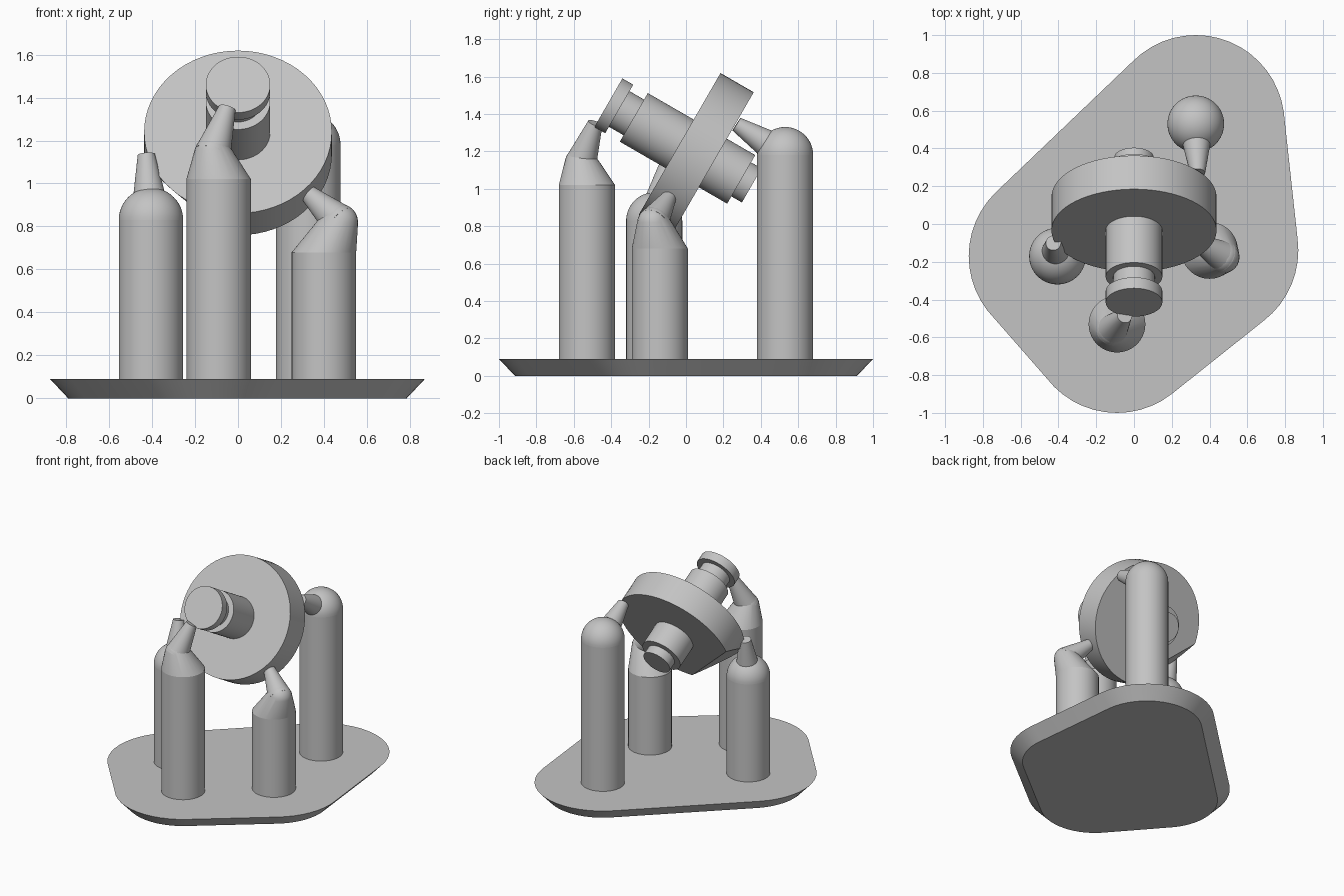
import bpy, bmesh, math
from mathutils import Vector

cube = bpy.data.objects.get("Cube")
if cube:
    bpy.data.objects.remove(cube, do_unlink=True)

GRAY = (0.55, 0.55, 0.55, 1)
mat = bpy.data.materials.new("light_gray")
mat.use_nodes = True
mat.diffuse_color = GRAY
mat.node_tree.nodes["Principled BSDF"].inputs["Base Color"].default_value = GRAY

SEGS = 64


def finish(name, bm, angle=30):
    bmesh.ops.recalc_face_normals(bm, faces=bm.faces[:])
    mesh = bpy.data.meshes.new(name)
    bm.to_mesh(mesh)
    bm.free()
    mesh.materials.append(mat)
    obj = bpy.data.objects.new(name, mesh)
    bpy.context.collection.objects.link(obj)
    bpy.ops.object.select_all(action="DESELECT")
    obj.select_set(True)
    bpy.context.view_layer.objects.active = obj
    bpy.ops.object.shade_smooth_by_angle(angle=math.radians(angle))
    return obj


def ring(center, axis, radius, segs=SEGS):
    rot = Vector(axis).to_track_quat("Z", "Y")
    return [Vector(center) + rot @ Vector((radius * math.cos(a), radius * math.sin(a), 0))
            for a in (2 * math.pi * i / segs for i in range(segs))]


def frustum(name, p0, p1, r0, r1):
    p0, p1 = Vector(p0), Vector(p1)
    bm = bmesh.new()
    loops = [[bm.verts.new(v) for v in ring(p, p1 - p0, r)]
             for p, r in ((p0, r0), (p1, r1))]
    bm.faces.new(loops[0])
    bm.faces.new(loops[1])
    for i in range(SEGS):
        j = (i + 1) % SEGS
        bm.faces.new((loops[0][i], loops[0][j], loops[1][j], loops[1][i]))
    return name, bm


def hull(points):
    bm = bmesh.new()
    for p in points:
        bm.verts.new(p)
    res = bmesh.ops.convex_hull(bm, input=bm.verts[:])
    junk = {v for v in res["geom_interior"] + res["geom_unused"]
            if isinstance(v, bmesh.types.BMVert)}
    bmesh.ops.delete(bm, geom=list(junk), context="VERTS")
    bmesh.ops.dissolve_limit(bm, angle_limit=0.01, verts=bm.verts[:], edges=bm.edges[:])
    return bm


def ball(center, radius):
    pts = []
    for k in range(1, 12):
        a = math.pi * k / 12
        pts += ring(Vector(center) + Vector((0, 0, radius * math.cos(a))),
                    (0, 0, 1), radius * math.sin(a), 24)
    return pts


# Pillars: x, y, shoulder height, elbow centre (None = domed top), finger tip
BASE_Z, PILLAR_R, TIP_R = 0.09, 0.15, 0.04
pillars = {
    "front": (-0.09, -0.53, 1.02, (-0.118, -0.562, 1.14), (-0.05, -0.485, 1.35)),
    "right": (-0.405, -0.17, 0.83, None, (-0.427, -0.1, 1.135)),
    "left": (0.40, -0.14, 0.68, (0.474, -0.175, 0.82), (0.325, -0.09, 0.955)),
    "back": (0.327, 0.53, 1.18, None, (0.337, 0.27, 1.345)),
}

# Base plate: rounded outline around the four pillars, tapering inward below
outline = []
for x, y, *_ in pillars.values():
    outline += ring((x, y, BASE_Z), (0, 0, 1), 0.47, 48)
    outline += ring((x, y, 0), (0, 0, 1), 0.385, 48)
finish("base_plate", hull(outline))

for side, (x, y, top, elbow, tip) in pillars.items():
    finish(*frustum(side + "_pillar", (x, y, BASE_Z - 0.01), (x, y, top), PILLAR_R, PILLAR_R))
    if elbow:
        # Bent shoulder leaning out to an elbow
        shoulder = ring((x, y, top), (0, 0, 1), PILLAR_R) + ball(elbow, 0.085)
        finish(side + "_shoulder", hull(shoulder))
        finish(*frustum(side + "_finger", elbow, tip, 0.085, TIP_R))
    else:
        # Domed shoulder
        bm = bmesh.new()
        bmesh.ops.create_uvsphere(bm, u_segments=SEGS, v_segments=32, radius=PILLAR_R)
        bmesh.ops.bisect_plane(bm, geom=bm.verts[:] + bm.edges[:] + bm.faces[:],
                               plane_co=(0, 0, 0), plane_no=(0, 0, -1), clear_outer=True)
        bmesh.ops.translate(bm, verts=bm.verts[:], vec=(x, y, top))
        finish(side + "_dome", bm)
        start = Vector((x, y, top)).lerp(Vector(tip), 0.37)
        finish(*frustum(side + "_finger", start, tip, 0.075, TIP_R))

# Tilted stepped shaft with a large disc
ORIGIN = Vector((0, -0.415, 1.46))
AXIS = Vector((0, math.cos(math.radians(30)), -math.sin(math.radians(30))))
UP = Vector((0, 0.5, math.sqrt(0.75)))
DISC_R, DISC_FRONT, DISC_BACK = 0.437, 0.44, 0.645


def on_axis(t):
    return ORIGIN + AXIS * t


for name, t0, t1, r in (("shaft_cap", 0, 0.067, 0.15),
                        ("shaft_front_neck", 0.06, 0.16, 0.11),
                        ("shaft_front", 0.157, 0.45, 0.15),
                        ("shaft_back", 0.64, 0.82, 0.15),
                        ("shaft_back_neck", 0.81, 0.885, 0.105)):
    finish(*frustum(name, on_axis(t0), on_axis(t1), r, r))

# Disc with a slanted corner cut away on its lower back edge
name, bm = frustum("disc", on_axis(DISC_FRONT), on_axis(DISC_BACK), DISC_R, DISC_R)
back = on_axis(DISC_BACK)
a = back + Vector((-DISC_R, 0, 0))
b = back - UP * DISC_R
c = on_axis(DISC_FRONT) + (Vector((-1, 0, 0)) - UP) * DISC_R * math.sqrt(0.5)
normal = (b - a).cross(c - a).normalized()
if normal.dot(on_axis(0.5) - a) > 0:
    normal = -normal
cut = bmesh.ops.bisect_plane(bm, geom=bm.verts[:] + bm.edges[:] + bm.faces[:],
                             plane_co=a, plane_no=normal, clear_outer=True)
edges = [e for e in bm.edges if e.is_boundary]
bmesh.ops.holes_fill(bm, edges=edges, sides=0)
finish(name, bm)
